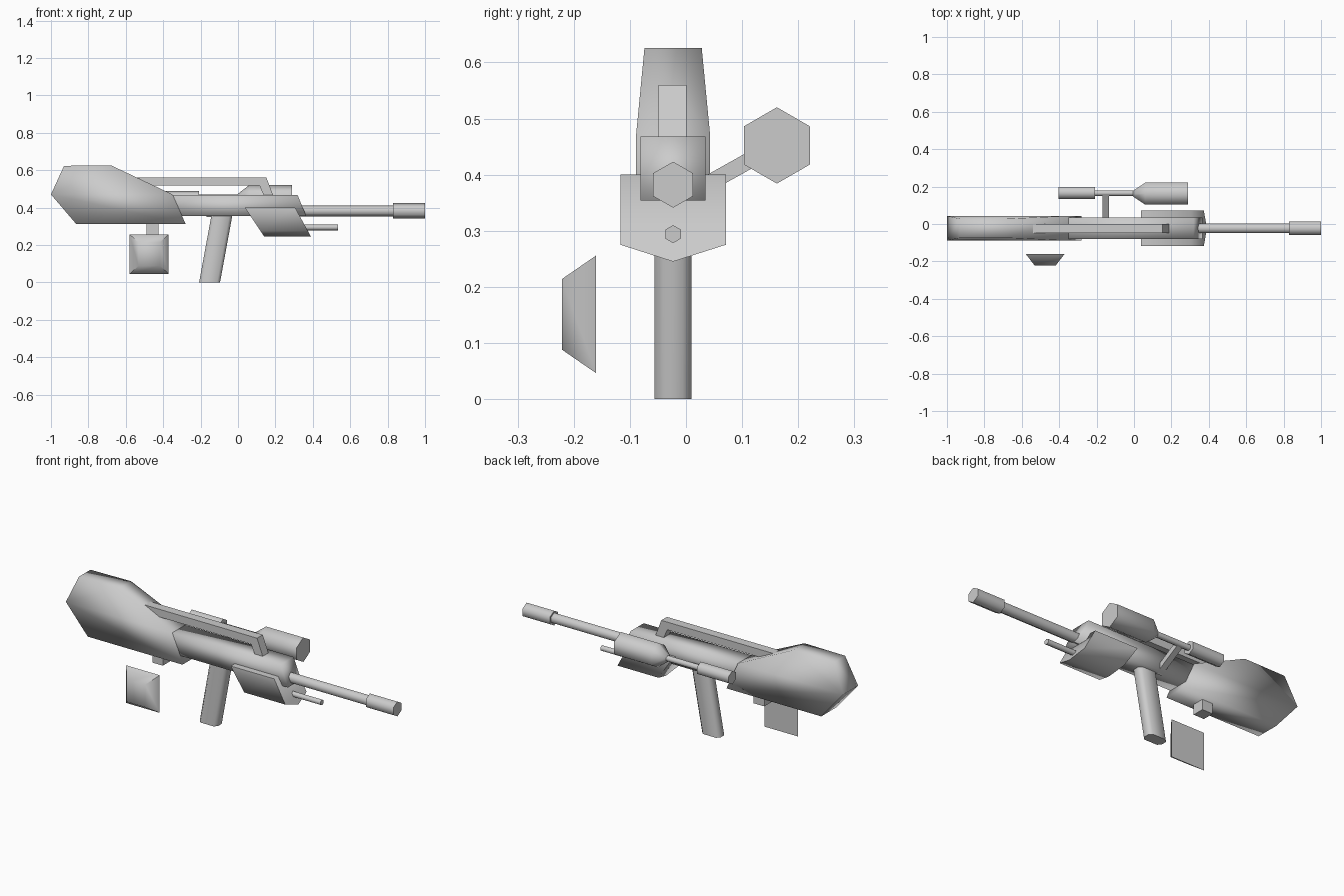
import bpy, bmesh, math
from mathutils import Vector

cube = bpy.data.objects.get("Cube")
if cube:
    bpy.data.objects.remove(cube, do_unlink=True)

MID = -0.023  # y of the weapon's centre plane
grey = bpy.data.materials.new("light_grey")
grey.use_nodes = True
colour = (0.6, 0.6, 0.6, 1)
grey.diffuse_color = colour
grey.node_tree.nodes["Principled BSDF"].inputs["Base Color"].default_value = colour


def finish(name, bm, smooth_angle):
    """Turn the bmesh into a shaded, coloured object."""
    bmesh.ops.recalc_face_normals(bm, faces=bm.faces)
    mesh = bpy.data.meshes.new(name)
    bm.to_mesh(mesh)
    bm.free()
    mesh.materials.append(grey)
    obj = bpy.data.objects.new(name, mesh)
    bpy.context.collection.objects.link(obj)
    if smooth_angle:
        bpy.ops.object.select_all(action='DESELECT')
        obj.select_set(True)
        bpy.context.view_layer.objects.active = obj
        bpy.ops.object.shade_smooth_by_angle(angle=math.radians(smooth_angle))
    return obj


def loft(name, rings, smooth_angle):
    """Skin a series of equal closed rings and cap both ends."""
    bm = bmesh.new()
    rows = [[bm.verts.new(p) for p in ring] for ring in rings]
    n = len(rows[0])
    for a, b in zip(rows, rows[1:]):
        for i in range(n):
            j = (i + 1) % n
            bm.faces.new((a[i], a[j], b[j], b[i]))
    bm.faces.new(rows[0])
    bm.faces.new(rows[-1])
    return finish(name, bm, smooth_angle)


def slab(name, profile, half, y=MID, smooth_angle=0):
    """Extrude an x-z profile across y."""
    rings = [[(x, y + s * half, z) for x, z in profile] for s in (-1, 1)]
    return loft(name, rings, smooth_angle)


def tube(name, stations, y, z):
    """Six-sided tube along x, given (x, radius) stations."""
    rings = []
    for x, r in stations:
        angles = [math.pi * k / 3 for k in range(6)]
        rings.append([(x, y + r * math.sin(a), z + r * math.cos(a)) for a in angles])
    return loft(name, rings, 65)


# Stock: upper and lower side panels meet at its widest line
outline = [(-1, 0.47, 0.066), (-0.93, 0.623, 0.051), (-0.68, 0.626, 0.051),
           (-0.35, 0.47, 0.066), (-0.28, 0.312, 0.066), (-0.865, 0.312, 0.066)]
bm = bmesh.new()
sides = [[bm.verts.new((x, MID + s * w, z)) for x, z, w in outline] for s in (-1, 1)]
for v in sides:
    bm.faces.new(v[:4])
    bm.faces.new((v[0], v[3], v[4], v[5]))
for i in range(6):
    j = (i + 1) % 6
    bm.faces.new((sides[0][i], sides[0][j], sides[1][j], sides[1][i]))
finish("stock", bm, 100)

# Receiver and carry rail
slab("receiver", [(-0.36, 0.468), (0.318, 0.468), (0.365, 0.354), (-0.36, 0.354)],
     0.058, smooth_angle=100)
slab("top_rail", [(-0.56, 0.56), (0.152, 0.56), (0.19, 0.46), (0.14, 0.46),
                  (0.115, 0.517), (-0.56, 0.517)], 0.025, y=-0.024)

# Foregrip: V-bottomed section, slanted at both ends
section = [(-0.094, 0.4), (0.094, 0.4), (0.094, 0.275), (0, 0.245), (-0.094, 0.275)]
ends = []
for top_x, bottom_x in ((0.037, 0.14), (0.305, 0.39)):
    slope = (bottom_x - top_x) / 0.155
    ends.append([(top_x + (0.4 - z) * slope, MID + y, z) for y, z in section])
loft("foregrip", ends, 80)

# Barrel, muzzle and lower rod
tube("barrel", [(0.3, 0.03), (0.84, 0.03)], MID, 0.382)
tube("muzzle", [(0.83, 0.041), (1.0, 0.041)], MID, 0.382)
tube("lower_rod", [(0.3, 0.016), (0.535, 0.016)], MID, 0.294)

# Raked pistol grip with chamfered corners
hx, hy, c = 0.056, 0.033, 0.016
corner = [(hx, hy - c), (hx - c, hy), (c - hx, hy), (-hx, hy - c),
          (-hx, c - hy), (c - hx, -hy), (hx - c, -hy), (hx, c - hy)]
loft("pistol_grip", [[(cx + x, MID + y, z) for x, y in corner]
                     for cx, z in ((-0.152, 0), (-0.084, 0.37))], 65)

# Side-mounted scope
SY, SZ = 0.161, 0.452
tube("scope_front", [(-0.005, 0.018), (0.06, 0.068), (0.29, 0.068)], SY + 0.001, SZ)
tube("scope_body", [(-0.22, 0.017), (0.01, 0.017)], SY + 0.004, SZ)
tube("scope_eyepiece", [(-0.403, 0.037), (-0.208, 0.037)], SY + 0.006, SZ)

# Strut from the receiver to the scope
start, end = Vector((-0.152, 0.0, 0.362)), Vector((-0.152, SY, SZ))
across = (end - start).cross(Vector((1, 0, 0))).normalized() * 0.0145
wide = Vector((0.017, 0, 0))
loft("scope_strut", [[p + across + wide, p + across - wide, p - across - wide,
                      p - across + wide] for p in (start, end)], 0)

# Magazine stub beneath the stock and the separate tapered side plate
slab("magazine_stub", [(-0.49, 0.33), (-0.425, 0.33), (-0.425, 0.255), (-0.49, 0.255)], 0.033)
plate = []
for y, w, h in ((-0.16, 0.104, 0.105), (-0.221, 0.057, 0.063)):
    plate.append([(-0.475 + sx * w, y, 0.151 + sz * h)
                  for sx, sz in ((-1, -1), (1, -1), (1, 1), (-1, 1))])
loft("side_plate", plate, 65)
